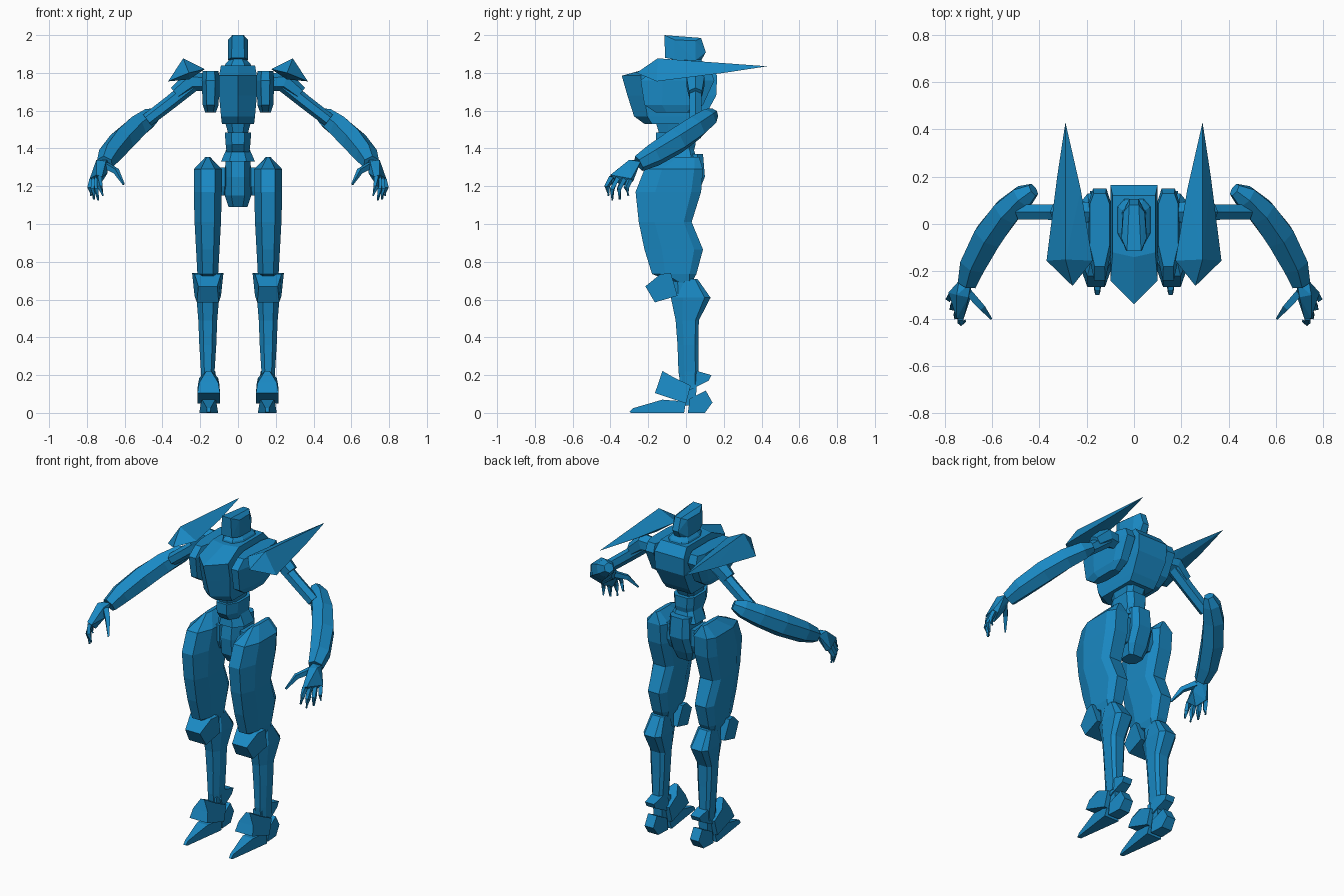
import bpy, bmesh, math
from mathutils import Vector

paint = bpy.data.materials.new("blue_paint")
paint.diffuse_color = (0.01, 0.25, 0.55, 1)


def finish(name, bm, mirror):
    bmesh.ops.recalc_face_normals(bm, faces=bm.faces)
    me = bpy.data.meshes.new(name)
    bm.to_mesh(me)
    bm.free()
    me.materials.append(paint)
    ob = bpy.data.objects.new(name, me)
    bpy.context.collection.objects.link(ob)
    if mirror:
        ob.modifiers.new("Mirror", 'MIRROR').use_mirror_merge = False


def loft(name, rings, mirror=True):
    """Skin equal-length closed rings and cap both ends."""
    bm = bmesh.new()
    vs = [[bm.verts.new(p) for p in r] for r in rings]
    n = len(rings[0])
    for a, b in zip(vs, vs[1:]):
        for i in range(n):
            j = (i + 1) % n
            bm.faces.new((a[i], a[j], b[j], b[i]))
    bm.faces.new(vs[0])
    bm.faces.new(vs[-1])
    finish(name, bm, mirror)


def column(name, levels, cx=0.0, mirror=True):
    """Chamfered column from levels of (z, front y, back y, half width)."""
    def ring(z, f, b, w):
        d = b - f
        half = [(.5 * w, f), (w, f + .3 * d), (w, b - .15 * d), (.6 * w, b)]
        pts = half + [(-x, y) for x, y in reversed(half)]
        return [(cx + x, y, z) for x, y in pts]
    loft(name, [ring(*l) for l in levels], mirror)


def slab(name, pts, cx=0.0, mirror=True):
    """Side profile of (y, z, half width) spread in x."""
    loft(name, [[(cx + s * w, y, z) for y, z, w in pts] for s in (-1, 1)], mirror)


def tube(name, path, radii, sides=6):
    """Faceted tapered limb along a path."""
    path = [Vector(p) for p in path]
    rings = []
    for i, p in enumerate(path):
        t = (path[min(i + 1, len(path) - 1)] - path[max(i - 1, 0)]).normalized()
        u = t.cross(Vector((0, 0, 1))).normalized()
        v = t.cross(u)
        angs = [2 * math.pi * (k + .5) / sides for k in range(sides)]
        rings.append([p + radii[i] * (u * math.cos(a) + v * math.sin(a)) for a in angs])
    loft(name, rings)


def hull(name, pts, mirror=True):
    bm = bmesh.new()
    for p in pts:
        bm.verts.new(p)
    r = bmesh.ops.convex_hull(bm, input=bm.verts)
    bmesh.ops.delete(bm, geom=list({v for v in r["geom_interior"] if isinstance(v, bmesh.types.BMVert)}), context='VERTS')
    finish(name, bm, mirror)


# Head and neck
hull("head", [(s * x, y, z) for s in (-1, 1) for x, y, z in (
    (.03, -.115, 2.0), (.053, -.06, 1.975), (.02, .08, 1.985), (.045, .05, 1.97), (.02, .105, 1.91),
    (.035, -.11, 1.88), (.053, -.06, 1.87), (.05, .05, 1.865), (.02, .08, 1.865))], False)
column("neck", [(1.81, -.11, .12, .08), (1.85, -.1, .1, .065), (1.88, -.07, .07, .035)], mirror=False)

# Chest: keel-fronted core with side pods
core = [(1.53, -.22, .04, .07, .085), (1.57, -.275, .07, .1, .09), (1.68, -.31, .09, .16, .1),
        (1.785, -.34, .1, .165, .1), (1.84, -.14, .02, .12, .09)]
loft("chest_core", [[(0, f, z), (w, f + v, z), (w, b, z), (-w, b, z), (-w, f + v, z)]
                    for z, f, v, b, w in core], False)
column("chest_pod", [(1.59, -.16, .03, .028), (1.63, -.22, .09, .042), (1.76, -.24, .15, .047),
                     (1.81, -.18, .13, .042)], .145)

# Waist and pelvis
column("upper_waist", [(1.47, -.14, .02, .05), (1.54, -.16, .05, .068)], mirror=False)
column("middle_waist", [(1.38, -.13, .04, .06), (1.42, -.16, .05, .065), (1.485, -.16, .05, .07)], mirror=False)
column("lower_waist", [(1.33, -.12, .06, .09), (1.4, -.11, .04, .06)], mirror=False)
column("pelvis", [(1.09, -.07, .03, .05), (1.15, -.11, .06, .07), (1.25, -.12, .1, .07),
                  (1.37, -.1, .09, .065)], mirror=False)
column("hip_joint", [(1.15, -.06, .03, .02), (1.2, -.08, .05, .03), (1.3, -.08, .05, .03)], .085)

# Shoulder blades
hull("shoulder_blade", [(.29, .43, 1.835), (.29, -.15, 1.877), (.37, -.155, 1.755), (.175, -.155, 1.82),
                        (.26, -.262, 1.8), (.225, .145, 1.825), (.325, .2, 1.8), (.26, -.08, 1.765)])

# Arms
tube("shoulder_joint", [(.16, .05, 1.75), (.25, .05, 1.755), (.33, .05, 1.69)], (.045, .055, .04))
tube("upper_arm", [(.22, .05, 1.755), (.35, .05, 1.65), (.48, .05, 1.55)], (.04, .037, .036))
tube("forearm", [(.425, .145, 1.585), (.47, .115, 1.56), (.54, .05, 1.51), (.615, -.05, 1.44),
                 (.68, -.17, 1.365), (.705, -.25, 1.32)], (.03, .055, .066, .07, .062, .045))

# Hands
hull("palm", [(.69, -.25, 1.34), (.74, -.24, 1.33), (.70, -.31, 1.33), (.75, -.3, 1.34),
              (.72, -.4, 1.25), (.75, -.4, 1.26), (.76, -.28, 1.225), (.785, -.29, 1.24), (.735, -.34, 1.2),
              (.69, -.31, 1.27)])
for i, tip in enumerate([(.715, -.41, 1.15), (.74, -.39, 1.125), (.762, -.35, 1.13), (.778, -.305, 1.15)]):
    base = Vector((.733 + .013 * i, -.395 + .033 * i, 1.25 - .005 * i))
    mid = base.lerp(Vector(tip), .5) + Vector((.008, -.015, 0))
    tube(f"finger_{i + 1}", [base, mid, tip], (.016, .015, .006), 4)
tube("thumb", [(.70, -.29, 1.31), (.645, -.35, 1.28), (.605, -.4, 1.21)], (.022, .018, .006), 4)

# Legs
cx = .16
column("thigh", [(.69, -.06, .03, .045), (.735, -.18, .055, .055), (.865, -.22, .09, .062),
                 (1.01, -.25, .03, .07), (1.17, -.267, .08, .074), (1.29, -.22, .09, .074),
                 (1.355, -.09, .07, .012)], cx)
column("knee_joint", [(.6, -.07, .03, .045), (.75, -.08, .03, .045)], cx)
slab("knee_guard", [(-.08, .74, .083), (-.045, .62, .07), (-.165, .585, .058),
                    (-.215, .67, .05), (-.135, .735, .07)], cx)
column("shin", [(.15, -.03, .06, .035), (.22, -.04, .065, .036), (.36, -.045, .065, .045), (.49, -.055, .068, .05),
                (.61, -.08, .13, .06), (.71, -.03, .06, .045)], cx)

# Feet
cx = .155
slab("ankle_spur", [(.03, .23, .025), (.065, .22, .035), (.135, .2, .03), (.12, .17, .03),
                    (.02, .12, .04), (0, .18, .04)], cx)
slab("ankle_guard", [(-.125, .222, .012), (-.06, .185, .05), (.025, .145, .058), (0, .05, .06),
                     (-.165, .105, .06), (-.145, .16, .05)], cx)
slab("toe", [(-.3, .005, .008), (-.28, .025, .01), (-.125, .07, .035), (0, .06, .04),
             (-.01, 0, .05), (-.29, 0, .012)], cx)
slab("heel", [(.01, 0, .04), (.1, 0, .035), (.14, .055, .03), (.105, .118, .03), (.02, .075, .04)], cx)
slab("ankle", [(-.03, .04, .03), (.05, .04, .03), (.06, .2, .03), (-.03, .2, .03)], cx)
